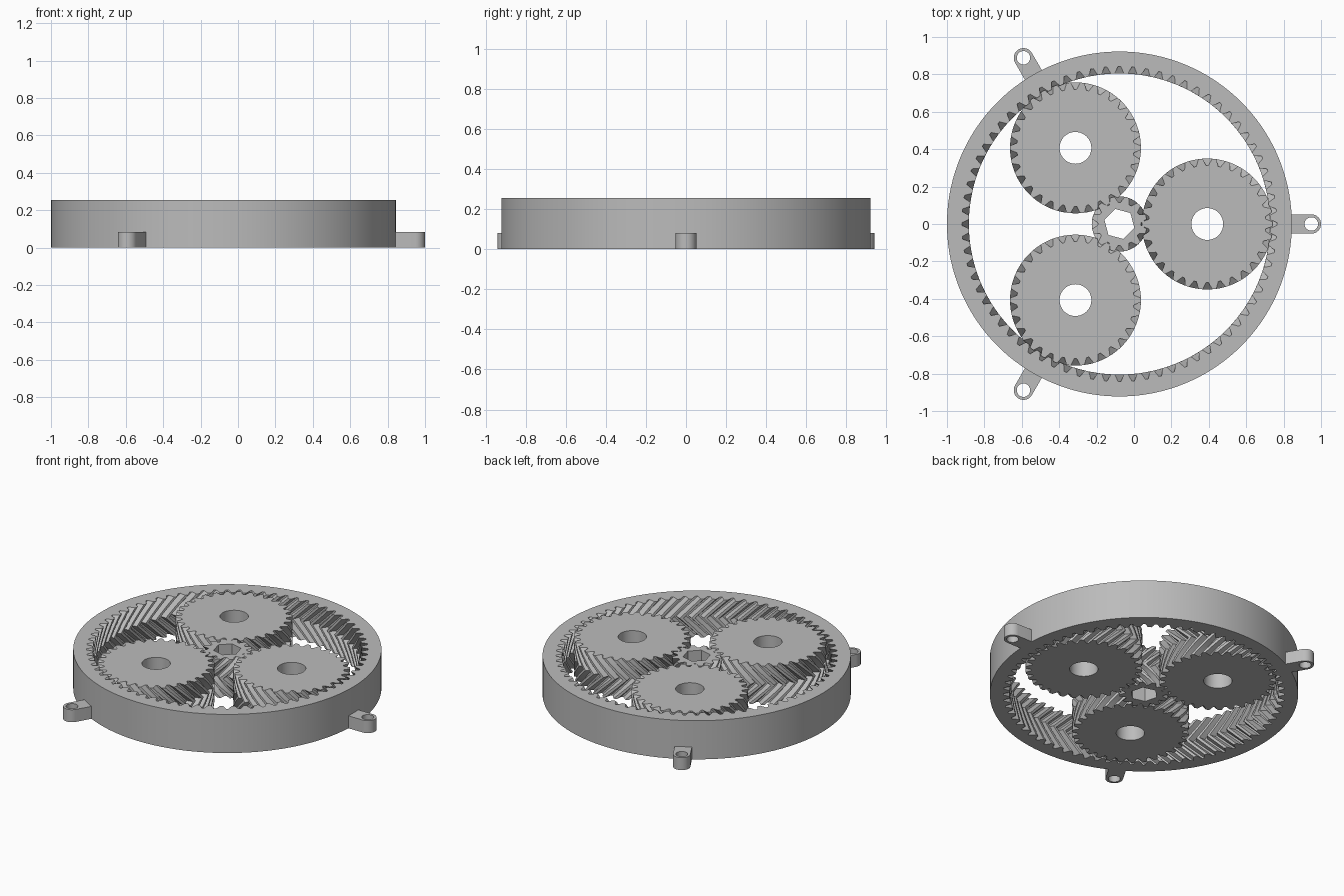
import bpy, bmesh
from math import cos, sin, pi, radians

cube = bpy.data.objects.get("Cube")
if cube:
    bpy.data.objects.remove(cube, do_unlink=True)

CX = -0.078          # gear train axis
HEIGHT = 0.255
ORBIT = 0.47         # sun to planet distance
STEPS = 12           # layers along the herringbone
ARC = 0.128          # sideways travel of a tooth over half the height

grey = bpy.data.materials.new("plain grey")
grey.use_nodes = True
grey.diffuse_color = (0.5, 0.5, 0.5, 1)
grey.node_tree.nodes["Principled BSDF"].inputs["Base Color"].default_value = (0.5, 0.5, 0.5, 1)


def circle(radius, count, turn=0.0):
    return [(radius * cos(turn + 2 * pi * i / count),
             radius * sin(turn + 2 * pi * i / count)) for i in range(count)]


def toothed(teeth, tip, root, phase):
    """Trapezoid tooth outline; phase is in tooth pitches."""
    pts = []
    for i in range(teeth):
        for part, r in ((-0.4, root), (-0.15, tip), (0.15, tip), (0.4, root)):
            a = 2 * pi * (i + part + phase) / teeth
            pts.append((r * cos(a), r * sin(a)))
    return pts


def wall(bm, outline, height, steps=1, twist=0.0):
    """Extrude an outline, twisting out and back; return its end edges."""
    layers = []
    for k in range(steps + 1):
        t = k / steps
        a = twist * (1 - abs(2 * t - 1))
        layers.append([bm.verts.new((x * cos(a) - y * sin(a),
                                     x * sin(a) + y * cos(a), height * t))
                       for x, y in outline])
    n = len(outline)
    for low, high in zip(layers, layers[1:]):
        for i in range(n):
            j = (i + 1) % n
            bm.faces.new((low[i], low[j], high[j], high[i]))
    return [[bm.edges.get((loop[i], loop[(i + 1) % n])) for i in range(n)]
            for loop in (layers[0], layers[-1])]


def solid(name, walls, height, location, turn=0.0):
    """Join an outer and an inner wall with flat caps."""
    bm = bmesh.new()
    ends = [wall(bm, outline, height, steps, twist) for outline, steps, twist in walls]
    for cap in zip(*ends):
        bmesh.ops.triangle_fill(bm, edges=[e for loop in cap for e in loop],
                                use_beauty=True, normal=(0, 0, 1))
    bmesh.ops.recalc_face_normals(bm, faces=bm.faces)
    mesh = bpy.data.meshes.new(name)
    bm.to_mesh(mesh)
    bm.free()
    mesh.materials.append(grey)
    obj = bpy.data.objects.new(name, mesh)
    bpy.context.collection.objects.link(obj)
    obj.location = location
    obj.rotation_euler.z = turn
    bpy.ops.object.select_all(action="DESELECT")
    obj.select_set(True)
    bpy.context.view_layer.objects.active = obj
    bpy.ops.object.shade_smooth_by_angle(angle=radians(20))
    return obj


# Outer ring with internal teeth
solid("ring_gear",
      [(circle(0.922, 144), 1, 0),
       (toothed(72, 0.805, 0.842, 0.5), STEPS, ARC / 0.82)],
      HEIGHT, (CX, 0, 0))

# Centre gear with hexagonal socket
solid("sun_gear",
      [(toothed(12, 0.148, 0.115, 0.5), STEPS, -ARC / 0.135),
       (circle(0.083, 6, radians(45)), 1, 0)],
      HEIGHT, (CX, 0, 0))

# Lug outline: straight sides with a rounded end about its hole
lug = [(-0.14, 0.052), (-0.14, -0.052)]
lug += [(0.052 * cos(a), 0.052 * sin(a)) for a in
        [-pi / 2 + pi * i / 16 for i in range(17)]]

# Three planets and three mounting lugs
for n, side in enumerate(("left", "back", "front")):
    a = n * 2 * pi / 3
    solid(side + "_planet_gear",
          [(toothed(30, 0.35, 0.313, 0), STEPS, ARC / 0.335),
           (circle(0.085, 48), 1, 0)],
          HEIGHT, (CX + ORBIT * cos(a), ORBIT * sin(a), 0), a)
    solid(side + "_mounting_lug",
          [(lug, 1, 0), (circle(0.036, 32), 1, 0)],
          0.082, (CX + 1.026 * cos(a), 1.026 * sin(a), 0), a)
